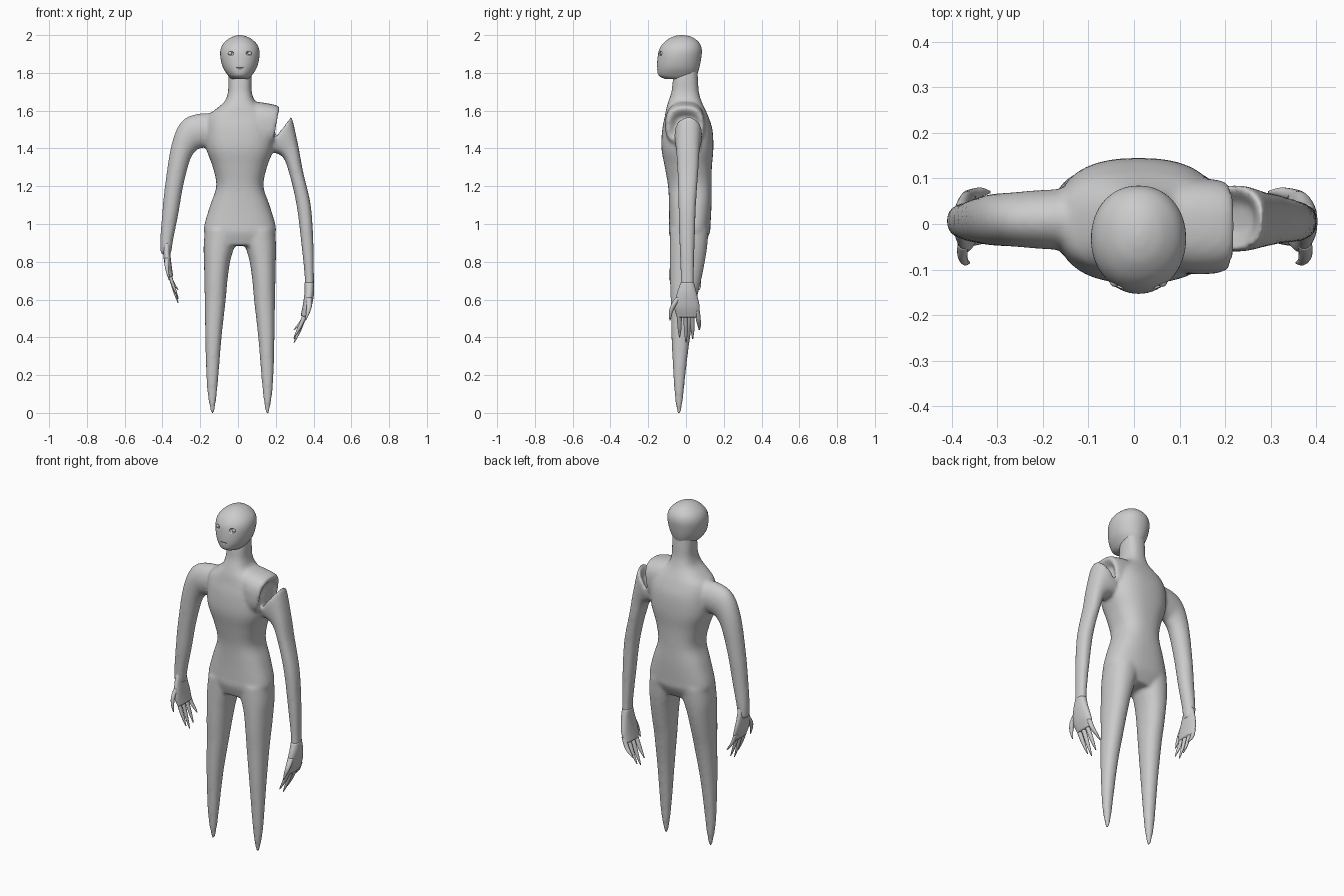
import bpy, bmesh, math
from mathutils import Vector

if "Cube" in bpy.data.objects:
    bpy.data.objects.remove(bpy.data.objects["Cube"])

grey = bpy.data.materials.new("plain grey")
grey.diffuse_color = (0.6, 0.6, 0.6, 1)
grey.use_nodes = True
grey.node_tree.nodes["Principled BSDF"].inputs["Base Color"].default_value = grey.diffuse_color


def loft(bm, rings, n=2.0, seg=40, sub=5):
    """Closed loft. Ring = (x0, z0, x1, z1, y0, y1): opposite points in xz, depth range in y."""
    R = [Vector(r) for r in rings]
    fine = []
    for i in range(len(R) - 1):
        a, b, c, d = R[max(i - 1, 0)], R[i], R[i + 1], R[min(i + 2, len(R) - 1)]
        for k in range(sub):
            t = k / sub
            fine.append(0.5 * (2 * b + (c - a) * t + (2 * a - 5 * b + 4 * c - d) * t * t
                               + (3 * b - a - 3 * c + d) * t ** 3))
    fine.append(R[-1])
    rows, new_faces = [], []
    for x0, z0, x1, z1, y0, y1 in fine:
        row = []
        for j in range(seg):
            a = 2 * math.pi * j / seg
            c, s = math.cos(a), math.sin(a)
            c = math.copysign(abs(c) ** (2 / n), c)
            s = math.copysign(abs(s) ** (2 / n), s)
            row.append(bm.verts.new(((x0 + x1) / 2 + c * (x1 - x0) / 2,
                                     (y0 + y1) / 2 + s * (y1 - y0) / 2,
                                     (z0 + z1) / 2 + c * (z1 - z0) / 2)))
        rows.append(row)
    for p, q in zip(rows, rows[1:]):
        for j in range(seg):
            k = (j + 1) % seg
            new_faces.append(bm.faces.new((p[j], p[k], q[k], q[j])))
    new_faces += [bm.faces.new(rows[0]), bm.faces.new(rows[-1])]
    bmesh.ops.recalc_face_normals(bm, faces=new_faces)


def finish(bm, name):
    me = bpy.data.meshes.new(name)
    bm.to_mesh(me)
    bm.free()
    me.materials.append(grey)
    me.polygons.foreach_set("use_smooth", [True] * len(me.polygons))
    ob = bpy.data.objects.new(name, me)
    bpy.context.collection.objects.link(ob)
    return ob


def level(z, rx, y0, y1, cx=0.01):
    return (cx - rx, z, cx + rx, z, y0, y1)


# Body: torso and neck
bm = bmesh.new()
loft(bm, [level(*r) for r in (
    (.885, .15, -.07, .09), (.95, .188, -.09, .125), (1.0, .187, -.09, .13),
    (1.1, .157, -.09, .135), (1.2, .125, -.095, .135), (1.3, .143, -.112, .137),
    (1.4, .178, -.13, .145), (1.5, .182, -.126, .14), (1.57, .17, -.112, .118),
    (1.61, .125, -.105, .10), (1.65, .08, -.093, .082), (1.70, .063, -.077, .068),
    (1.76, .062, -.07, .064), (1.83, .06, -.06, .06))], n=2.5)

# Legs, mirrored about the body centre line
for s in (-1, 1):
    loft(bm, [(.01 + s * i, z, .01 + s * o, z, y0, y1) for z, i, o, y0, y1 in (
        (.97, .01, .185, -.085, .12), (.88, .03, .192, -.086, .112), (.8, .052, .19, -.086, .10),
        (.7, .066, .188, -.085, .08), (.6, .075, .186, -.081, .057), (.4, .097, .183, -.077, .022),
        (.2, .113, .178, -.067, -.003), (.1, .122, .171, -.06, -.013),
        (.03, .131, .16, -.052, -.022), (-.012, .14, .151, -.043, -.031))], n=2.2)

# Whole arm on the left
loft(bm, [(-.08, 1.58, -.08, 1.42, -.06, .08), (-.2, 1.585, -.2, 1.40, -.055, .075),
          (-.297, 1.545, -.225, 1.385, -.05, .07), (-.352, 1.42, -.255, 1.335, -.048, .067),
          (-.387, 1.2, -.29, 1.2, -.043, .058), (-.402, 1.05, -.316, 1.05, -.038, .05),
          (-.412, .92, -.342, .92, -.032, .045), (-.41, .84, -.354, .84, -.03, .042)])

# Torn shoulder socket on the torso
loft(bm, [(.05, 1.65, .05, 1.42, -.09, .085), (.13, 1.643, .13, 1.41, -.11, .1),
          (.222, 1.618, .185, 1.42, -.1, .09), (.175, 1.56, .17, 1.47, -.05, .05)], n=2.6)

# Torn arm hanging lower, joined only at the armpit
loft(bm, [(.262, 1.50, .20, 1.42, -.02, .045), (.282, 1.568, .145, 1.39, -.06, .085),
          (.318, 1.42, .232, 1.36, -.052, .072), (.344, 1.28, .272, 1.265, -.045, .065),
          (.385, 1.1, .31, 1.1, -.04, .053), (.399, .9, .335, .9, -.035, .046),
          (.402, .72, .353, .72, -.028, .042), (.402, .64, .352, .64, -.032, .043)], n=2.4)

body = finish(bm, "body")
m = body.modifiers.new("blend", 'REMESH')
m.mode, m.voxel_size, m.use_smooth_shade = 'VOXEL', 0.009, True
m = body.modifiers.new("soften", 'SMOOTH')
m.factor, m.iterations = 0.5, 9
dg = bpy.context.evaluated_depsgraph_get()
blended = bpy.data.meshes.new_from_object(body.evaluated_get(dg))
body.modifiers.clear()
body.data = blended
for v in blended.vertices:
    v.co.z = max(v.co.z, 0)
if not blended.materials:
    blended.materials.append(grey)

# Hands: palm, four pointed fingers and a thumb
PALM = ((.402, .69, .353, .69, -.028, .042), (.402, .63, .352, .635, -.048, .057),
        (.389, .56, .343, .57, -.062, .072), (.367, .505, .332, .515, -.05, .07))
FINGERS = ((-.036, -.034, .40), (-.002, 0, .372), (.031, .035, .392), (.06, .07, .44))


def hand(name, side, squash, dz):
    def place(r):
        def fx(x):
            return side * (.377 + (x - .377) * squash)
        return (fx(r[0]), r[1] + dz, fx(r[2]), r[3] + dz, r[4], r[5])

    def digit(points):
        loft(bm, [place((x + r, z, x - r, z, y - r, y + r)) for x, y, z, r in points], seg=14)

    bm = bmesh.new()
    loft(bm, [place(r) for r in PALM], n=2.3)
    for yb, yt, zt in FINGERS:
        digit([(.363, yb, .54, .014), (.345, (yb + yt) / 2, .495, .013),
               (.322, yt, (zt + .49) / 2, .010), (.297, yt, zt, .003)])
    digit([(.375, -.04, .61, .016), (.377, -.066, .57, .015),
           (.37, -.081, .53, .010), (.358, -.085, .49, .003)])
    return finish(bm, name)


hand("lower_hand", 1, 1.0, 0)
hand("upper_hand", -1, .75, .21)

# Head
bm = bmesh.new()
loft(bm, [level(*r) for r in (
    (1.768, .045, -.11, .045), (1.785, .062, -.144, .056), (1.825, .088, -.153, .07),
    (1.875, .102, -.151, .08), (1.92, .103, -.143, .084), (1.955, .088, -.122, .073),
    (1.983, .056, -.088, .044), (1.996, .025, -.055, .01), (2.0, .004, -.03, -.02))],
    n=2.1, seg=64)
head = finish(bm, "head")


def ellipsoid(name, loc, size):
    bm = bmesh.new()
    bmesh.ops.create_uvsphere(bm, u_segments=24, v_segments=14, radius=1)
    for v in bm.verts:
        v.co = Vector(a * b + c for a, b, c in zip(v.co, size, loc))
    return finish(bm, name)


# Eye sockets and mouth slit cut into the head, with eyeballs set in
cutters = [ellipsoid("mouth_cutter", (.01, -.156, 1.825), (.03, .009, .004))]
for label, x in (("left", -.042), ("right", .062)):
    cutters.append(ellipsoid(label + "_socket_cutter", (x, -.137, 1.903), (.02, .013, .012)))
    ellipsoid(label + "_eye", (x, -.127, 1.903), (.011, .011, .010))
for c in cutters:
    c.hide_render = True
    c.hide_set(True)
    m = head.modifiers.new(c.name, 'BOOLEAN')
    m.operation, m.object, m.solver = 'DIFFERENCE', c, 'EXACT'
